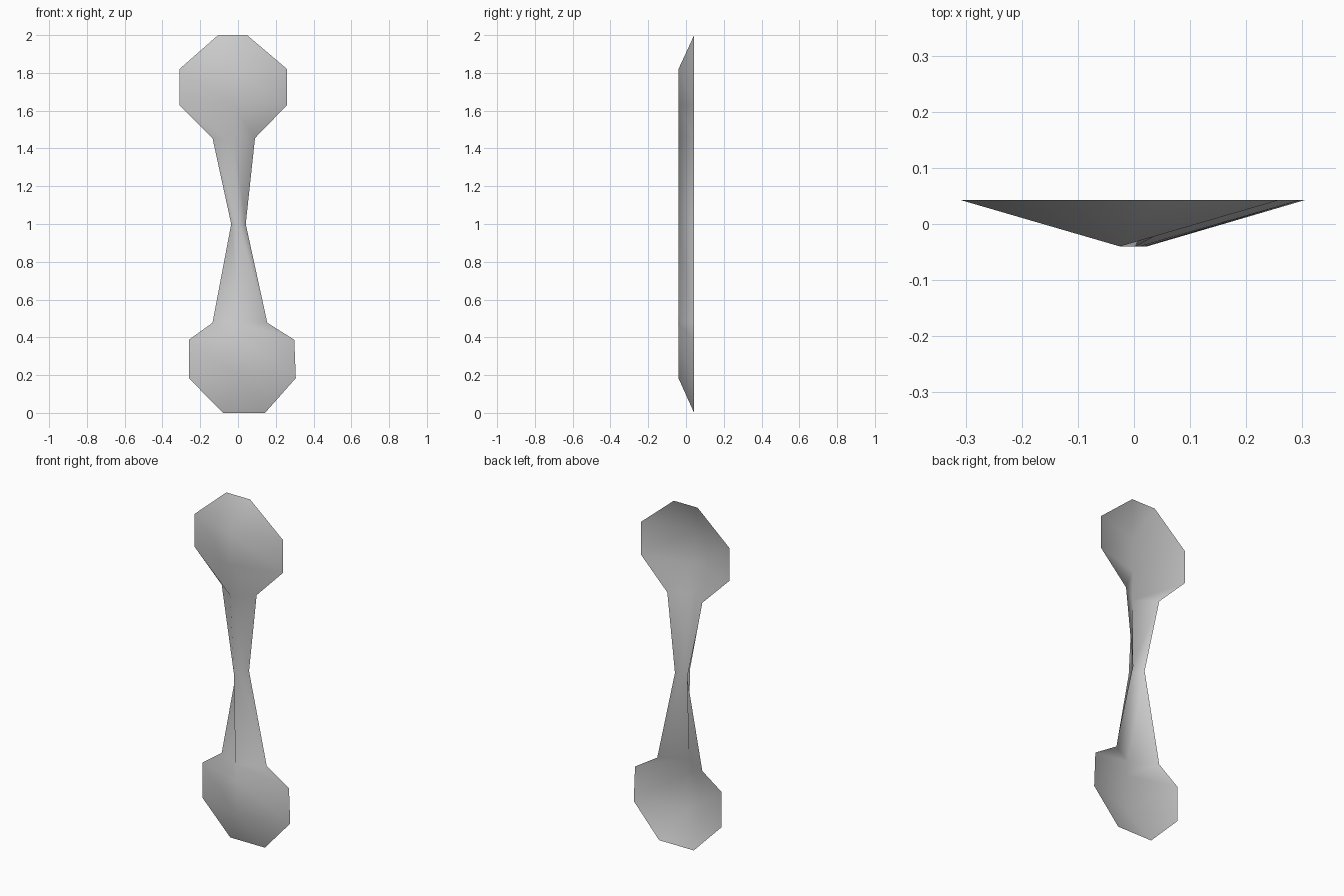
import bpy
import bmesh

if "Cube" in bpy.data.objects:
    bpy.data.objects.remove(bpy.data.objects["Cube"], do_unlink=True)

BACK, FRONT = 0.043, -0.04

# Silhouette from top to bottom: height, left rim x, right rim x
ROWS = [
    (2.0, -0.105, 0.048),
    (1.82, -0.31, 0.26),
    (1.63, -0.31, 0.26),
    (1.455, -0.135, 0.09),
    (1.0, -0.036, 0.041),
    (0.477, -0.135, 0.155),
    (0.387, -0.26, 0.298),
    (0.184, -0.26, 0.306),
    (0.0, -0.08, 0.143),
]


def make_material(name, color):
    mat = bpy.data.materials.new(name)
    mat.use_nodes = True
    mat.diffuse_color = color
    mat.node_tree.nodes["Principled BSDF"].inputs["Base Color"].default_value = color
    return mat


# Open folded shell: rim at the back, ridge midway along the front
bm = bmesh.new()
rim_a = [bm.verts.new((a, BACK, z)) for z, a, b in ROWS]
rim_b = [bm.verts.new((b, BACK, z)) for z, a, b in ROWS]
ridge = [bm.verts.new(((a + b) / 2, FRONT, z)) for z, a, b in ROWS[1:-1]]

for i in range(len(ridge) - 1):
    bm.faces.new((rim_a[i + 1], rim_a[i + 2], ridge[i + 1], ridge[i]))
    bm.faces.new((ridge[i], ridge[i + 1], rim_b[i + 2], rim_b[i + 1]))

# Sloping end caps fan out from the ridge ends
top, bottom = ridge[0], ridge[-1]
bm.faces.new((rim_a[0], rim_a[1], top))
bm.faces.new((rim_b[0], rim_a[0], top))
bm.faces.new((rim_b[1], rim_b[0], top))
bm.faces.new((rim_a[-2], rim_a[-1], bottom))
bm.faces.new((rim_a[-1], rim_b[-1], bottom))
bm.faces.new((rim_b[-1], rim_b[-2], bottom))

for face in bm.faces:
    face.smooth = True

mesh = bpy.data.meshes.new("bone_shell")
bm.to_mesh(mesh)
bm.free()
mesh.materials.append(make_material("light_grey", (0.6, 0.6, 0.6, 1.0)))
shell = bpy.data.objects.new("bone_shell", mesh)
bpy.context.collection.objects.link(shell)
